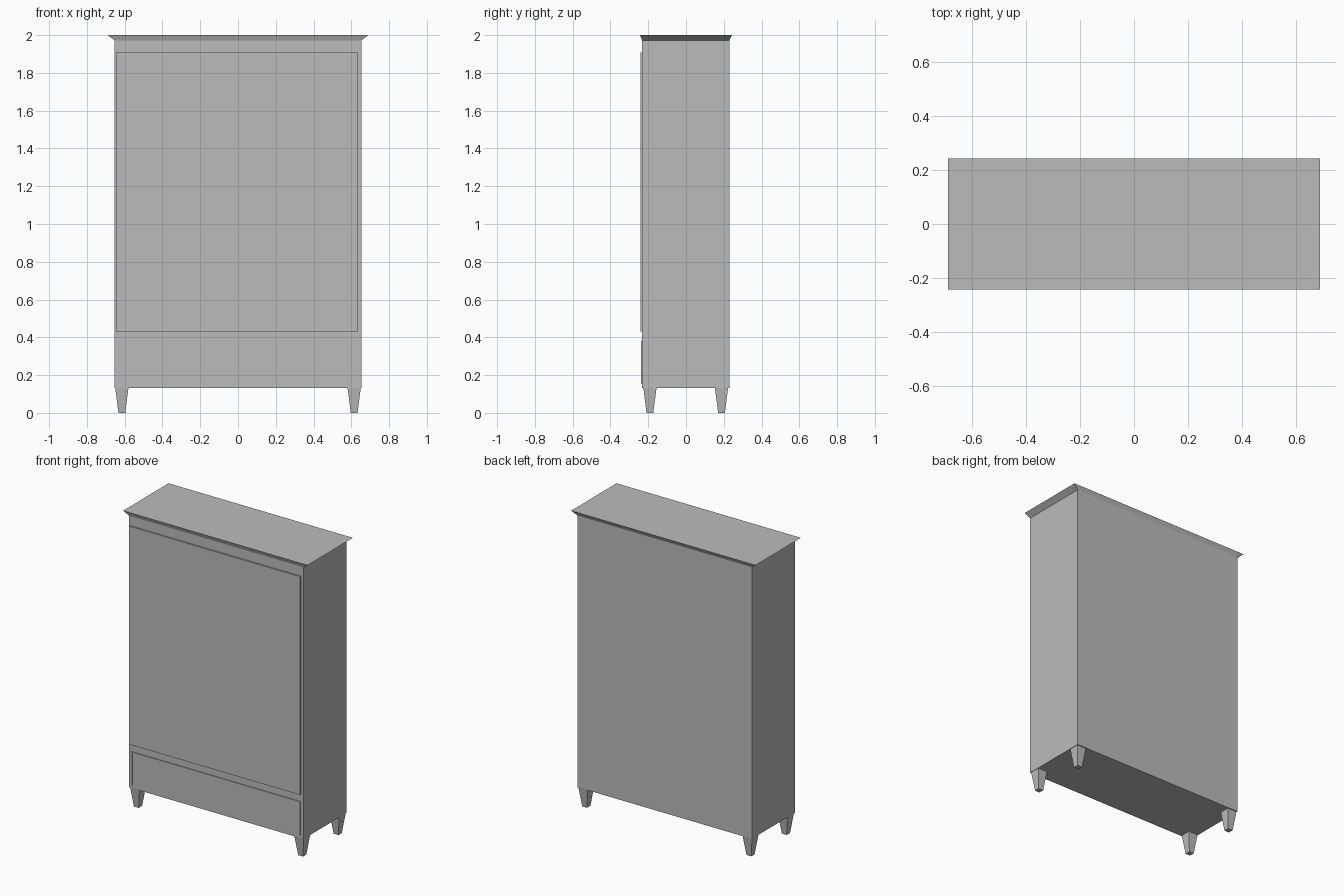
import bpy
import bmesh

cube = bpy.data.objects.get("Cube")
if cube:
    bpy.data.objects.remove(cube, do_unlink=True)

grey = bpy.data.materials.new("plain grey")
grey.use_nodes = True
colour = (0.5, 0.5, 0.5, 1)
grey.diffuse_color = colour
grey.node_tree.nodes["Principled BSDF"].inputs["Base Color"].default_value = colour


def frustum(name, low, high):
    """Box between two level rectangles, each given as (x0, x1, y0, y1, z)."""
    bm = bmesh.new()
    rings = []
    for x0, x1, y0, y1, z in (low, high):
        rings.append([bm.verts.new((x, y, z))
                      for x, y in ((x0, y0), (x1, y0), (x1, y1), (x0, y1))])
    a, b = rings
    bm.faces.new(a[::-1])
    bm.faces.new(b)
    for i in range(4):
        j = (i + 1) % 4
        bm.faces.new((a[i], a[j], b[j], b[i]))
    mesh = bpy.data.meshes.new(name)
    bm.to_mesh(mesh)
    bm.free()
    mesh.materials.append(grey)
    obj = bpy.data.objects.new(name, mesh)
    bpy.context.collection.objects.link(obj)
    return obj


def box(name, x0, x1, y0, y1, z0, z1):
    return frustum(name, (x0, x1, y0, y1, z0), (x0, x1, y0, y1, z1))


W, FRONT, BACK = 0.653, -0.232, 0.229
BASE, TOP = 0.133, 1.972

# Cabinet body and flared cornice
box("cabinet_body", -W, W, FRONT, BACK, BASE, TOP)
frustum("cornice", (-W, W, FRONT, BACK, TOP), (-0.69, 0.69, -0.243, 0.243, 2.0))

# Large door panel
box("door_panel", -0.646, 0.635, -0.242, FRONT, 0.43, 1.907)

# Thin moulding round the top and sides of the drawer
trim = -0.237
box("drawer_trim_top", -0.637, 0.63, trim, FRONT, 0.371, 0.381)
box("drawer_trim_right", -0.637, -0.628, trim, FRONT, 0.152, 0.371)
box("drawer_trim_left", 0.621, 0.63, trim, FRONT, 0.152, 0.371)

# Tapered square legs
for side, x in (("left", 0.615), ("right", -0.615)):
    for end, y in (("front", -0.191), ("back", 0.188)):
        t, b = 0.035, 0.018
        frustum(f"{end}_{side}_leg",
                (x - b, x + b, y - b, y + b, 0),
                (x - t, x + t, y - t, y + t, BASE))
